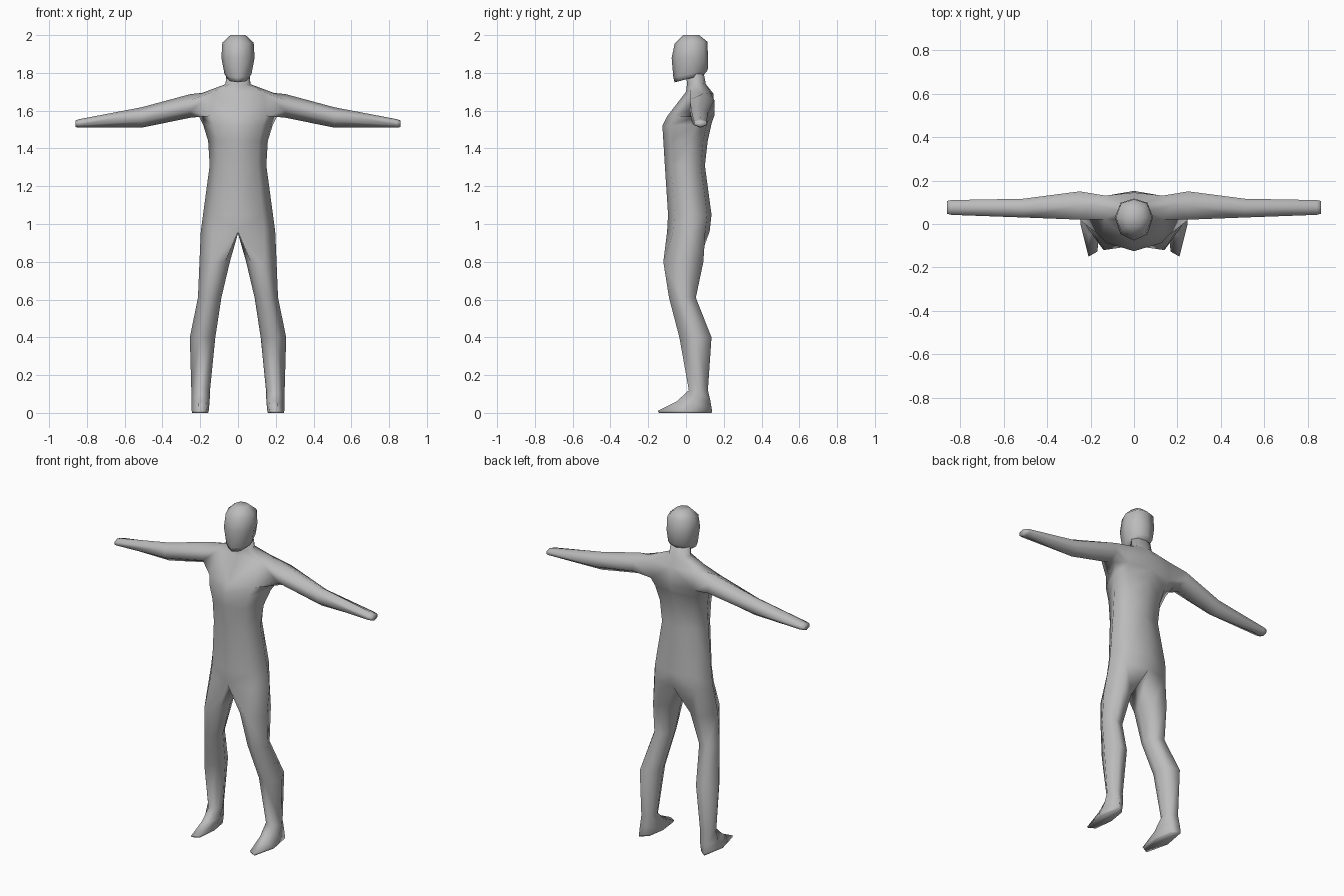
import bpy, bmesh

if "Cube" in bpy.data.objects:
    bpy.data.objects.remove(bpy.data.objects["Cube"])

skin = bpy.data.materials.new("plain grey")
skin.diffuse_color = (0.5, 0.5, 0.5, 1)
skin.use_nodes = True
skin.node_tree.nodes["Principled BSDF"].inputs["Base Color"].default_value = skin.diffuse_color


def half_ring(bm, zf, zb, yf, yb, w, ys):
    """Right half of a body section: front centre, front, side, back, back centre."""
    d = yb - yf
    pts = [(0, yf), (0.7 * w, yf + 0.15 * d), (w, ys), (0.7 * w, yb - 0.1 * d), (0, yb)]
    return [bm.verts.new((x, y, zf + (zb - zf) * (y - yf) / d)) for x, y in pts]


def bridge(bm, a, b, skip=(), closed=False):
    n = len(a)
    for i in range(n if closed else n - 1):
        if i not in skip:
            j = (i + 1) % n
            bm.faces.new((a[i], a[j], b[j], b[i]))


def finish(bm, name):
    """Mirror the half, weld, and turn it into a smooth object."""
    bmesh.ops.mirror(bm, geom=bm.verts[:] + bm.edges[:] + bm.faces[:], axis='X', merge_dist=0.0005)
    bmesh.ops.remove_doubles(bm, verts=bm.verts[:], dist=0.0005)
    bmesh.ops.recalc_face_normals(bm, faces=bm.faces[:])
    me = bpy.data.meshes.new(name)
    bm.to_mesh(me)
    bm.free()
    me.materials.append(skin)
    for p in me.polygons:
        p.use_smooth = True
    ob = bpy.data.objects.new(name, me)
    bpy.context.collection.objects.link(ob)


# Torso and neck: (z front, z back, y front, y back, half width, y of side)
bm = bmesh.new()
torso = [half_ring(bm, *r) for r in (
    (0.96, 0.96, -0.10, 0.125, 0.197, 0.02),
    (1.05, 1.05, -0.095, 0.135, 0.185, 0.02),
    (1.31, 1.31, -0.112, 0.10, 0.15, 0.0),
    (1.44, 1.44, -0.12, 0.115, 0.158, 0.02),
    (1.52, 1.53, -0.125, 0.135, 0.185, 0.05),
    (1.57, 1.58, -0.10, 0.152, 0.21, 0.09),
    (1.70, 1.69, 0.0, 0.145, 0.19, 0.09),
    (1.74, 1.74, 0.005, 0.105, 0.066, 0.06),
    (1.82, 1.82, 0.0, 0.09, 0.06, 0.05))]
for i in range(len(torso) - 1):
    bridge(bm, torso[i], torso[i + 1], skip=(1, 2) if i == 5 else ())
bm.faces.new(torso[-1])

# Arm grows out of the shoulder opening: (x, y front, y back, z bottom, z top)
prev = torso[5][1:4] + torso[6][3:0:-1]
for x, yf, yb, z0, z1 in ((0.25, 0.02, 0.15, 1.563, 1.688),
                          (0.51, 0.03, 0.116, 1.51, 1.618),
                          (0.84, 0.042, 0.11, 1.51, 1.555),
                          (0.86, 0.047, 0.106, 1.513, 1.548)):
    m, h = (yf + yb) / 2, z1 - z0
    ring = [bm.verts.new((x, y, z0 + h * t)) for y, t in
            ((yf, 0.3), (m, 0), (yb, 0.3), (yb, 0.75), (m, 1), (yf, 0.75))]
    bridge(bm, prev, ring, closed=True)
    prev = ring
bm.faces.new(prev)

# Leg and foot: (z, x inner, x outer, y front, y back, front corner inset)
prev = torso[0] + [bm.verts.new((0, 0.02, 0.95))]
for z, xi, xo, yf, yb, t in ((0.80, 0.043, 0.204, -0.12, 0.092, 0.2),
                             (0.61, 0.088, 0.212, -0.09, 0.052, 0.2),
                             (0.40, 0.12, 0.255, -0.035, 0.135, 0.2),
                             (0.12, 0.148, 0.247, 0.015, 0.116, 0.2),
                             (0.06, 0.15, 0.246, -0.05, 0.13, 0.15),
                             (0.01, 0.155, 0.245, -0.15, 0.138, 0.08),
                             (0.0, 0.158, 0.243, -0.143, 0.136, 0.08)):
    w, d, m = xo - xi, yb - yf, (yf + yb) / 2
    ring = [bm.verts.new((xi + w * u, y, z)) for u, y in
            ((0.15, yf + t * d), (0.6, yf), (1, m), (0.7, yb), (0.2, yb - 0.12 * d), (0, m))]
    bridge(bm, prev, ring, closed=True)
    prev = ring
bm.faces.new(prev)
finish(bm, "body")

# Head with raised back of the jaw
bm = bmesh.new()
head = [half_ring(bm, *r) for r in (
    (1.75, 1.79, -0.06, 0.095, 0.06, 0.03),
    (1.775, 1.815, -0.067, 0.115, 0.072, 0.03),
    (1.88, 1.88, -0.076, 0.117, 0.088, 0.03),
    (1.955, 1.965, -0.06, 0.113, 0.083, 0.03),
    (2.0, 2.0, -0.015, 0.07, 0.04, 0.03))]
for a, b in zip(head, head[1:]):
    bridge(bm, a, b)
bm.faces.new(head[0])
bm.faces.new(head[-1])
finish(bm, "head")
